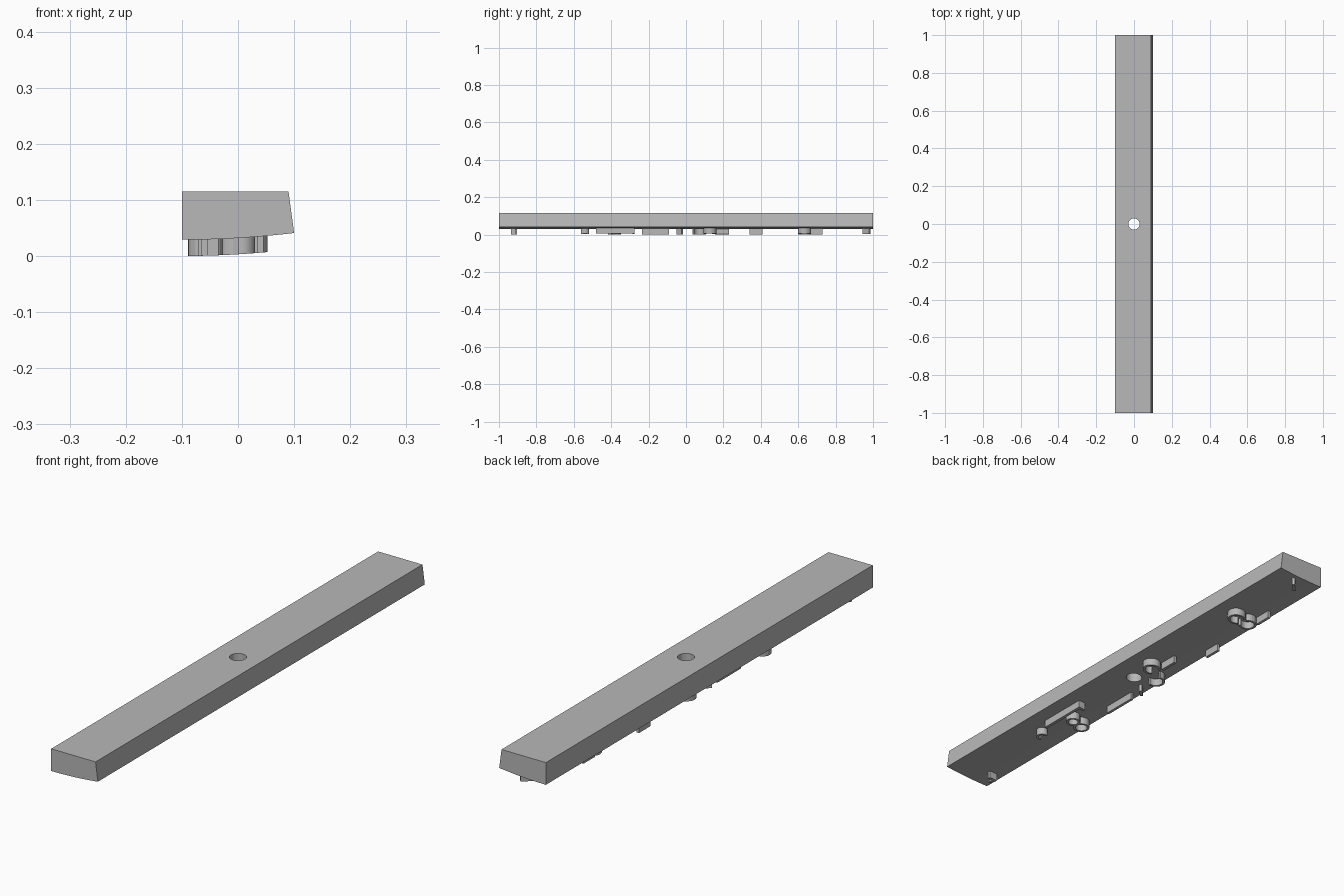
import bpy
import bmesh
from math import cos, sin, radians
from mathutils import Vector

cube = bpy.data.objects.get("Cube")
if cube:
    bpy.data.objects.remove(cube, do_unlink=True)

grey = bpy.data.materials.new("plain grey")
grey.use_nodes = True
grey.diffuse_color = (0.48, 0.48, 0.48, 1)
grey.node_tree.nodes["Principled BSDF"].inputs["Base Color"].default_value = grey.diffuse_color


def underside(x):
    """Height of the gently curved lower surface."""
    return 0.029 + 0.3 * (x + 0.1) ** 2


def finish(name, bm):
    bmesh.ops.recalc_face_normals(bm, faces=bm.faces)
    mesh = bpy.data.meshes.new(name)
    bm.to_mesh(mesh)
    bm.free()
    mesh.materials.append(grey)
    obj = bpy.data.objects.new(name, mesh)
    bpy.context.collection.objects.link(obj)
    return obj


def arc(x, y, r, start=0, end=360, steps=20):
    """Points round a centre, angles measured from +x towards +y."""
    angles = [radians(start + (end - start) * i / steps) for i in range(steps + 1)]
    return [(x + r * cos(a), y + r * sin(a)) for a in angles]


def rib(name, path, width=0.011):
    """Thin wall along a path, hanging a constant depth below the bar."""
    bm = bmesh.new()
    pts = [Vector(p) for p in path]
    closed = (pts[0] - pts[-1]).length < 1e-4
    if closed:
        pts.pop()
    n = len(pts)
    rings = []
    for i, p in enumerate(pts):
        before = pts[i - 1] if closed or i else p
        after = pts[(i + 1) % n] if closed or i < n - 1 else p
        t = (after - before).normalized()
        side = Vector((-t.y, t.x)) * width / 2
        ring = []
        for s, drop in ((1, 0.029), (1, -0.003), (-1, -0.003), (-1, 0.029)):
            q = p + side * s
            ring.append(bm.verts.new((q.x, q.y, max(0, underside(q.x) - drop))))
        rings.append(ring)
    for i in range(n if closed else n - 1):
        a, b = rings[i], rings[(i + 1) % n]
        for k in range(4):
            m = (k + 1) % 4
            bm.faces.new((a[k], a[m], b[m], b[k]))
    if not closed:
        bm.faces.new(rings[0])
        bm.faces.new(rings[-1])
    return finish(name, bm)


# Long bar: section with a slanted side and a curved underside
bm = bmesh.new()
steps = 16
section = [(-0.1, 0.115), (0.09, 0.115)]
section += [(x, underside(x)) for x in (0.1 - 0.2 * i / steps for i in range(steps + 1))]
face = bm.faces.new([bm.verts.new((x, -1, z)) for x, z in section])
moved = bmesh.ops.extrude_face_region(bm, geom=[face])["geom"]
bmesh.ops.translate(bm, vec=(0, 2, 0),
                    verts=[v for v in moved if isinstance(v, bmesh.types.BMVert)])
bar = finish("bar", bm)

# Round hole through the middle
bm = bmesh.new()
bmesh.ops.create_cone(bm, cap_ends=True, segments=40, radius1=0.03, radius2=0.03, depth=0.4)
cutter = finish("hole_cutter", bm)
cutter.hide_render = True
mod = bar.modifiers.new("hole", 'BOOLEAN')
mod.operation = 'DIFFERENCE'
mod.solver = 'EXACT'
mod.object = cutter
bpy.context.view_layer.objects.active = bar
bpy.ops.object.modifier_apply(modifier=mod.name)
bpy.data.objects.remove(cutter, do_unlink=True)

# Straight ribs on the underside
straight = {
    "far_slanted_rib": [(-0.01, 0.947), (0.022, 0.982)],
    "far_edge_rib": [(-0.067, 0.66), (-0.067, 0.73)],
    "short_edge_rib": [(-0.08, 0.34), (-0.08, 0.41)],
    "middle_rib": [(-0.014, 0.155), (-0.014, 0.23)],
    "small_slanted_rib": [(-0.077, -0.047), (-0.05, -0.02)],
    "long_edge_rib": [(-0.066, -0.235), (-0.066, -0.09)],
    "long_inner_rib": [(0.04, -0.48), (0.04, -0.275)],
    "cross_rib": [(0.045, -0.28), (0.015, -0.28)],
    "near_hook_stem": [(-0.06, -0.935), (-0.06, -0.905)],
    "near_hook_end": [(-0.035, -0.91), (-0.07, -0.91)],
}
for name, path in straight.items():
    rib(name, path)

# Curved ribs and rings on the underside
curved = {
    "far_inner_arc": arc(0.016, 0.634, 0.03, -140, 140),
    "far_outer_arc": arc(-0.04, 0.632, 0.03, 40, 320),
    "centre_inner_arc": arc(0.018, 0.128, 0.03, -130, 150),
    "centre_outer_arc": arc(-0.05, 0.07, 0.032, 80, 280),
    "near_inner_ring": arc(-0.008, -0.374, 0.023),
    "near_outer_ring": arc(-0.058, -0.385, 0.027),
    "near_small_arc": arc(0.008, -0.54, 0.018, -110, 110),
}
for name, path in curved.items():
    rib(name, path, 0.009)
